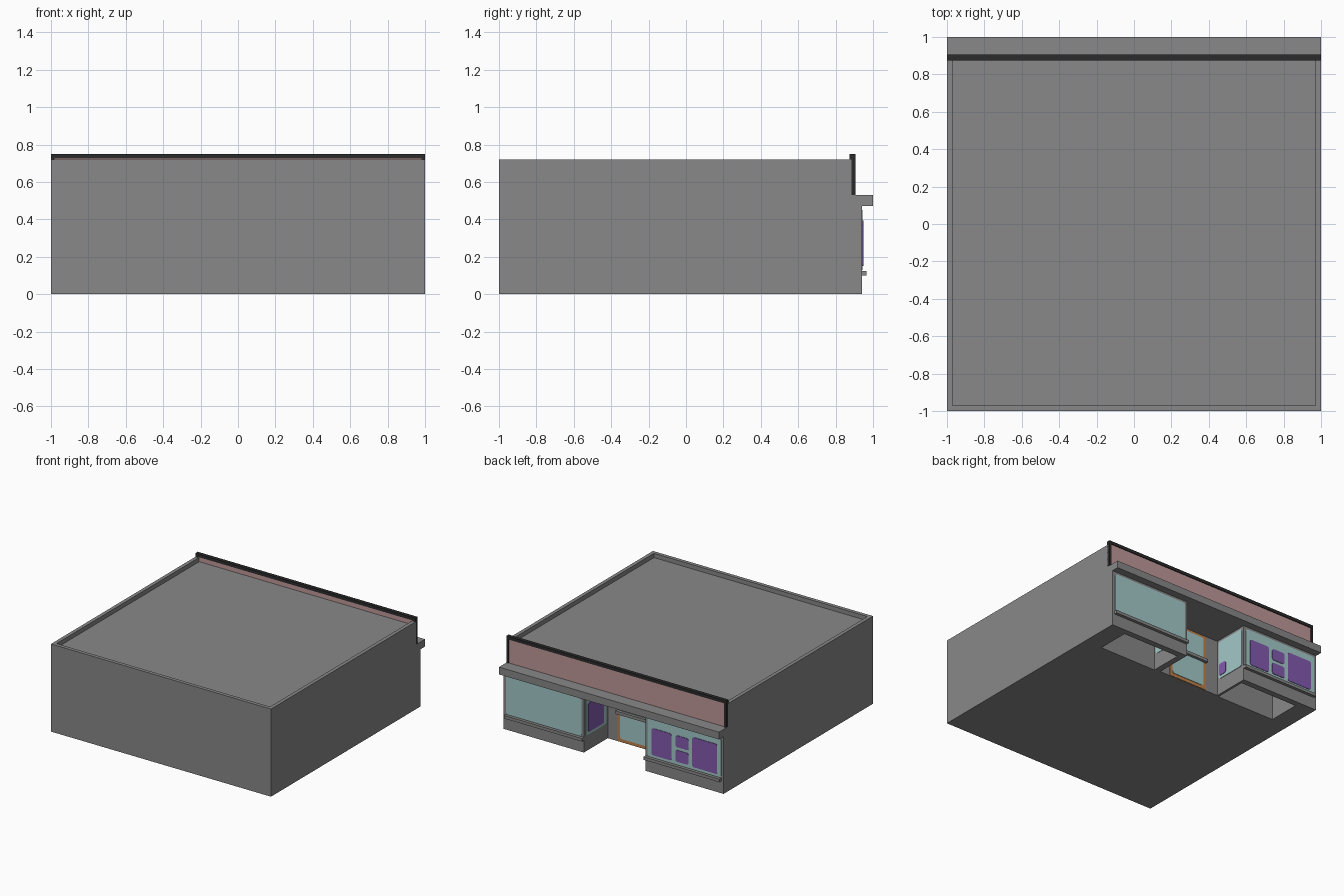
import bpy, bmesh
from math import cos, sin, pi

cube = bpy.data.objects.get("Cube")
if cube:
    bpy.data.objects.remove(cube, do_unlink=True)


def material(name, r, g, b):
    """Make a flat material from display values 0-255."""
    lin = [((c / 255 + 0.055) / 1.055) ** 2.4 for c in (r, g, b)] + [1]
    m = bpy.data.materials.new(name)
    m.use_nodes = True
    m.diffuse_color = lin
    m.node_tree.nodes["Principled BSDF"].inputs["Base Color"].default_value = lin
    return m


GREY = material("concrete grey", 136, 136, 136)
BLACK = material("trim black", 43, 43, 43)
PINK = material("sign pink", 190, 152, 152)
TEAL = material("glass teal", 163, 200, 200)
PURPLE = material("poster purple", 130, 90, 174)
ORANGE = material("door orange", 190, 128, 72)


def finish(name, bm, mat):
    bmesh.ops.recalc_face_normals(bm, faces=bm.faces)
    mesh = bpy.data.meshes.new(name)
    bm.to_mesh(mesh)
    bm.free()
    mesh.materials.append(mat)
    obj = bpy.data.objects.new(name, mesh)
    bpy.context.collection.objects.link(obj)
    return obj


def prism(name, points, offset, mat):
    """Extrude a closed 3D outline along an offset vector."""
    bm = bmesh.new()
    face = bm.faces.new([bm.verts.new(p) for p in points])
    ext = bmesh.ops.extrude_face_region(bm, geom=[face], use_keep_orig=True)
    new = [v for v in ext["geom"] if isinstance(v, bmesh.types.BMVert)]
    bmesh.ops.translate(bm, vec=offset, verts=new)
    return finish(name, bm, mat)


def box(name, x, y, z, mat):
    outline = [(x[0], y[0], z[0]), (x[1], y[0], z[0]),
               (x[1], y[1], z[0]), (x[0], y[1], z[0])]
    return prism(name, outline, (0, 0, z[1] - z[0]), mat)


def plate(name, axis, pos, u, z, mat, thick=0.004, r=0.02):
    """Thin rounded panel on a wall whose normal is the x or y axis."""
    corners = [(u[1] - r, z[1] - r), (u[0] + r, z[1] - r),
               (u[0] + r, z[0] + r), (u[1] - r, z[0] + r)]
    outline = []
    for i, (cu, cz) in enumerate(corners):
        for k in range(5):
            a = (i + k / 4) * pi / 2
            p, q = cu + r * cos(a), cz + r * sin(a)
            outline.append((pos, p, q) if axis == "x" else (p, pos, q))
    offset = (thick, 0, 0) if axis == "x" else (0, thick, 0)
    return prism(name, outline, offset, mat)


# Building shell, stepped back above the shop front
BACK, DOOR_Y, LEFT, RIGHT = 0.94, 0.63, 0.27, -0.29
profile = [(-1, 0), (BACK, 0), (BACK, 0.5), (0.885, 0.5), (0.885, 0.72), (-1, 0.72)]
shell = prism("building_shell", [(-1, y, z) for y, z in profile], (2, 0, 0), GREY)

# Entrance recess, hollow display bays and sunken roof
cutters = [
    box("recess_cutter", (RIGHT, LEFT), (DOOR_Y, 1.1), (-0.1, 0.47), GREY),
    box("left_bay_cutter", (0.32, 0.84), (0.62, 0.89), (-0.1, 0.45), GREY),
    box("right_bay_cutter", (-0.84, -0.31), (0.62, 0.89), (-0.1, 0.45), GREY),
    box("roof_cutter", (-0.97, 0.97), (-0.97, 1.1), (0.685, 1), GREY),
]
bpy.context.view_layer.objects.active = shell
for cutter in cutters:
    cutter.hide_render = True
    mod = shell.modifiers.new(cutter.name, "BOOLEAN")
    mod.operation = "DIFFERENCE"
    mod.solver = "EXACT"
    mod.object = cutter
    bpy.ops.object.modifier_apply(modifier=mod.name)
for cutter in cutters:
    bpy.data.objects.remove(cutter, do_unlink=True)

# Canopy ledge and sign board with its frame
box("canopy_ledge", (-1, 1), (0.88, 1), (0.47, 0.53), GREY)
box("sign_panel", (-0.98, 0.98), (0.882, 0.898), (0.53, 0.73), PINK)
box("sign_top_rail", (-1, 1), (0.875, 0.905), (0.725, 0.75), BLACK)
for side, x in (("left", 0.98), ("right", -1)):
    box(f"sign_{side}_post", (x, x + 0.02), (0.875, 0.905), (0.53, 0.725), BLACK)

# Window sills
box("left_sill", (LEFT, 0.98), (BACK, 0.965), (0.1, 0.125), GREY)
box("right_sill", (-0.98, RIGHT), (BACK, 0.965), (0.1, 0.125), GREY)

# Street windows
GLASS_Z = (0.13, 0.45)
plate("left_window", "y", BACK, (0.29, 0.975), GLASS_Z, TEAL)
plate("right_window", "y", BACK, (-0.98, -0.31), GLASS_Z, TEAL)
plate("left_window_inside", "y", 0.886, (0.33, 0.83), GLASS_Z, TEAL)
plate("right_window_inside", "y", 0.886, (-0.83, -0.32), GLASS_Z, TEAL)

# Side windows of the recess, with the glass seen from inside too
SIDE_Y = (0.65, 0.92)
plate("left_side_window", "x", LEFT, SIDE_Y, GLASS_Z, TEAL, -0.004)
plate("right_side_window", "x", RIGHT, SIDE_Y, GLASS_Z, TEAL)
plate("left_side_window_inside", "x", 0.32, (0.64, 0.87), GLASS_Z, TEAL)
plate("right_side_window_inside", "x", -0.31, (0.64, 0.87), GLASS_Z, TEAL, -0.004)

# Posters on the glass
posters = [((-0.53, -0.35), (0.15, 0.37)), ((-0.685, -0.567), (0.275, 0.37)),
           ((-0.685, -0.567), (0.155, 0.25)), ((-0.945, -0.72), (0.15, 0.395))]
for i, (x, z) in enumerate(posters):
    plate(f"window_poster_{i + 1}", "y", BACK, x, z, PURPLE, 0.008, 0.015)
plate("left_side_poster", "x", LEFT, (0.69, 0.89), (0.15, 0.39), PURPLE, -0.008, 0.015)
plate("right_side_poster", "x", RIGHT, (0.66, 0.735), (0.155, 0.255), PURPLE, 0.008, 0.015)

# Entrance door with two panes and a push bar
plate("door_frame", "y", DOOR_Y, (-0.175, 0.18), (0.002, 0.465), ORANGE, 0.004, 0.002)
plate("door_upper_pane", "y", DOOR_Y, (-0.15, 0.155), (0.26, 0.445), TEAL, 0.008)
plate("door_lower_pane", "y", DOOR_Y, (-0.15, 0.155), (0.03, 0.235), TEAL, 0.008)
box("door_push_bar", (-0.175, 0.18), (DOOR_Y, 0.66), (0.235, 0.26), GREY)
